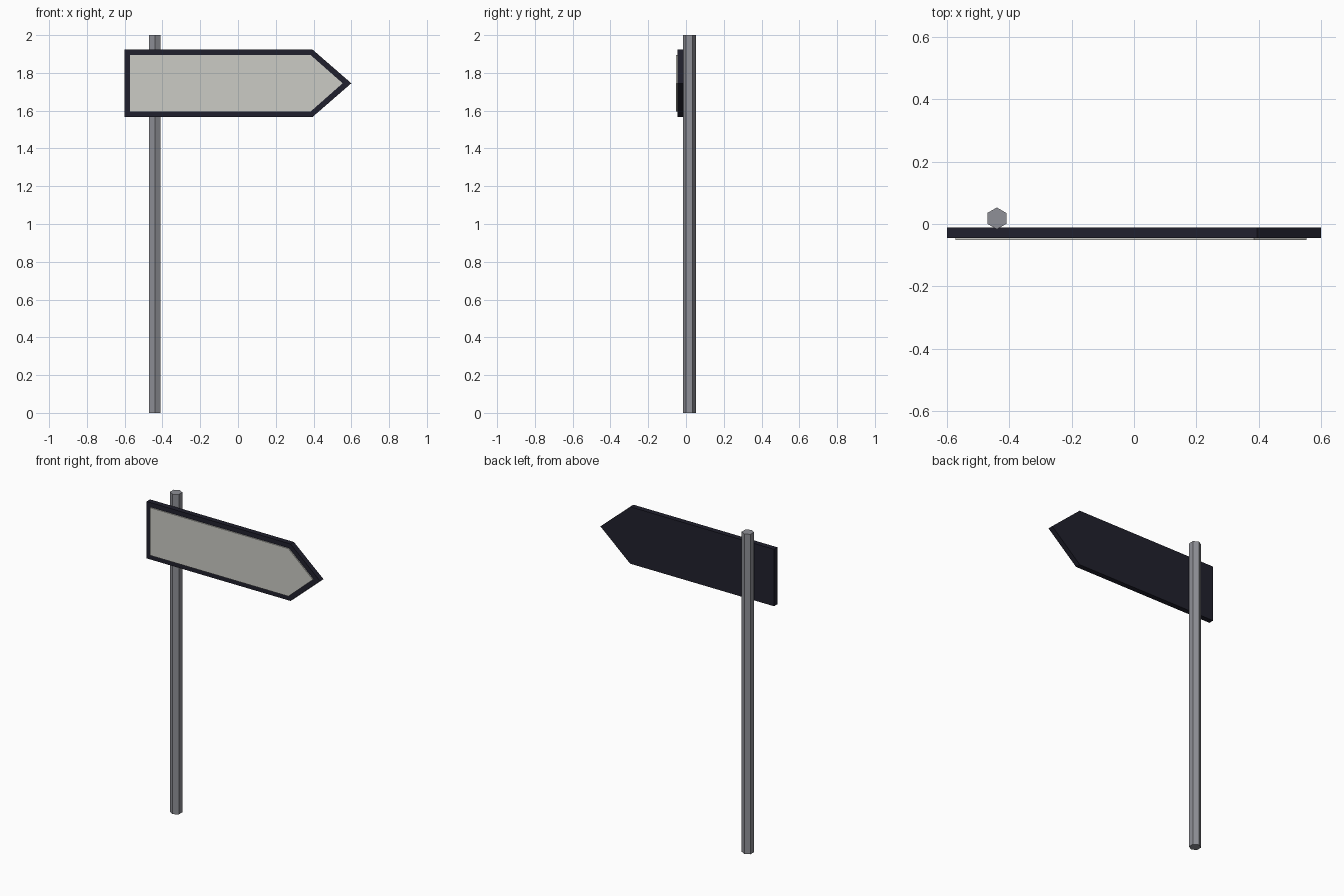
import bpy, bmesh
from math import sin, cos, tau
from mathutils import Vector

cube = bpy.data.objects.get("Cube")
if cube:
    bpy.data.objects.remove(cube, do_unlink=True)


def make_material(name, rgb):
    mat = bpy.data.materials.new(name)
    mat.use_nodes = True
    mat.diffuse_color = (*rgb, 1)
    mat.node_tree.nodes["Principled BSDF"].inputs["Base Color"].default_value = (*rgb, 1)
    return mat


def prism(name, outline, offset, mat):
    """Extrude a closed outline along an offset into a flat-shaded solid."""
    bm = bmesh.new()
    face = bm.faces.new([bm.verts.new(p) for p in outline])
    top = bmesh.ops.extrude_face_region(bm, geom=[face], use_keep_orig=True)["geom"]
    moved = [v for v in top if isinstance(v, bmesh.types.BMVert)]
    bmesh.ops.translate(bm, verts=moved, vec=Vector(offset))
    bmesh.ops.recalc_face_normals(bm, faces=bm.faces)
    mesh = bpy.data.meshes.new(name)
    bm.to_mesh(mesh)
    bm.free()
    mesh.materials.append(mat)
    obj = bpy.data.objects.new(name, mesh)
    bpy.context.collection.objects.link(obj)
    return obj


def arrow(left, shoulder, tip, half_height, y, mid=1.745):
    """Pointed sign outline aimed at +x."""
    return [(left, y, mid - half_height), (shoulder, y, mid - half_height), (tip, y, mid),
            (shoulder, y, mid + half_height), (left, y, mid + half_height)]


steel = make_material("post grey", (0.275, 0.28, 0.31))
dark = make_material("board navy black", (0.0144, 0.0144, 0.026))
pale = make_material("panel pale grey", (0.6, 0.6, 0.56))

# Six-sided post
hexagon = [(-0.44 + 0.035 * sin(tau * i / 6), 0.018 + 0.035 * cos(tau * i / 6), 0)
           for i in range(6)]
prism("post", hexagon, (0, 0, 2), steel)

# Dark arrow board with a thin pale face panel
prism("sign_board", arrow(-0.6, 0.395, 0.6, 0.178, -0.012), (0, -0.033, 0), dark)
prism("sign_panel", arrow(-0.573, 0.385, 0.554, 0.149, -0.044), (0, -0.008, 0), pale)
